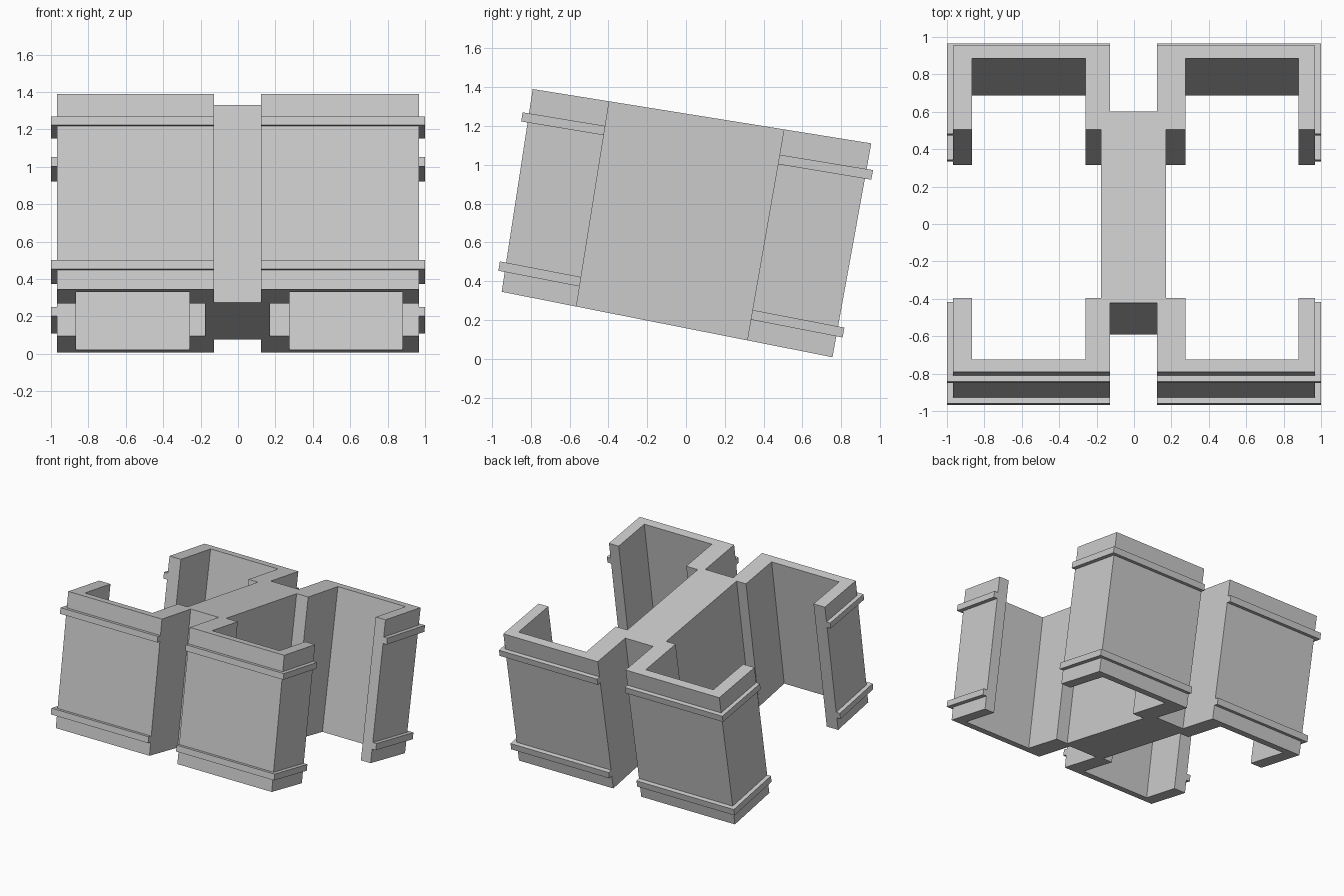
import bpy
import bmesh
from mathutils import Vector

cube = bpy.data.objects.get("Cube")
if cube:
    bpy.data.objects.remove(cube, do_unlink=True)

grey = bpy.data.materials.new("plain grey")
grey.use_nodes = True
grey.diffuse_color = (0.6, 0.6, 0.6, 1)
grey.node_tree.nodes["Principled BSDF"].inputs["Base Color"].default_value = grey.diffuse_color

# Leaning side outline as (y, z) corners
BOTTOM_FRONT, BOTTOM_BACK = Vector((-0.95, 0.345)), Vector((0.755, 0.008))
TOP_FRONT, TOP_BACK = Vector((-0.79, 1.39)), Vector((0.955, 1.11))


def place(x, u, v):
    """u runs front to back and v bottom to top inside the leaning outline."""
    low = BOTTOM_FRONT.lerp(BOTTOM_BACK, u)
    high = TOP_FRONT.lerp(TOP_BACK, u)
    return (x, *low.lerp(high, v))


def prism(name, plan, v0, v1):
    """Extrude an (x, u) plan between two heights of the leaning outline."""
    bm = bmesh.new()
    low, high = [[bm.verts.new(place(x, u, v)) for x, u in plan] for v in (v0, v1)]
    bm.faces.new(low[::-1])
    bm.faces.new(high)
    for i in range(len(plan)):
        j = (i + 1) % len(plan)
        bm.faces.new((low[i], low[j], high[j], high[i]))
    bmesh.ops.recalc_face_normals(bm, faces=bm.faces)
    mesh = bpy.data.meshes.new(name)
    bm.to_mesh(mesh)
    bm.free()
    mesh.materials.append(grey)
    obj = bpy.data.objects.new(name, mesh)
    bpy.context.collection.objects.link(obj)


OUTER, BAND_OUT = 0.967, 1.0
CUT_FRONT, CUT_BACK = 0.226, 0.742
WALL_FRONT, WALL_BACK = 0.038, 0.96
WEB_FRONT, WEB_BACK = 0.211, 0.798
LIP = 0.019


def half_plan(side, slot, web, inner, hook):
    """One half of the plan: front channel, web edge, back channel."""
    front = [(slot, WEB_FRONT), (slot, 0), (OUTER, 0), (OUTER, CUT_FRONT),
             (hook, CUT_FRONT), (hook, WALL_FRONT), (inner, WALL_FRONT),
             (inner, CUT_FRONT), (web, CUT_FRONT)]
    back = [(web, CUT_BACK), (inner, CUT_BACK), (inner, WALL_BACK),
            (hook, WALL_BACK), (hook, CUT_BACK), (OUTER, CUT_BACK),
            (OUTER, 1), (slot, 1), (slot, WEB_BACK)]
    return [(side * x, u) for x, u in front + back]


# Main body: four hooked channels joined by a central web
left = half_plan(1, 0.122, 0.172, 0.275, 0.88)
right = half_plan(-1, 0.128, 0.176, 0.26, 0.865)
prism("channel_body", left + right[::-1], 0, 1)

# Raised bands around the outside of every channel
for side_name, side, slot in (("left", 1, 0.122), ("right", -1, 0.128)):
    for end_name, edge, out, cut in (("front", 0, -LIP, CUT_FRONT),
                                     ("back", 1, 1 + LIP, CUT_BACK)):
        plan = [(slot, edge), (slot, out), (BAND_OUT, out),
                (BAND_OUT, cut), (OUTER, cut), (OUTER, edge)]
        plan = [(side * x, u) for x, u in plan]
        for level, v0, v1 in (("lower", 0.098, 0.144), ("upper", 0.835, 0.88)):
            prism(f"{level}_band_{end_name}_{side_name}", plan, v0, v1)
